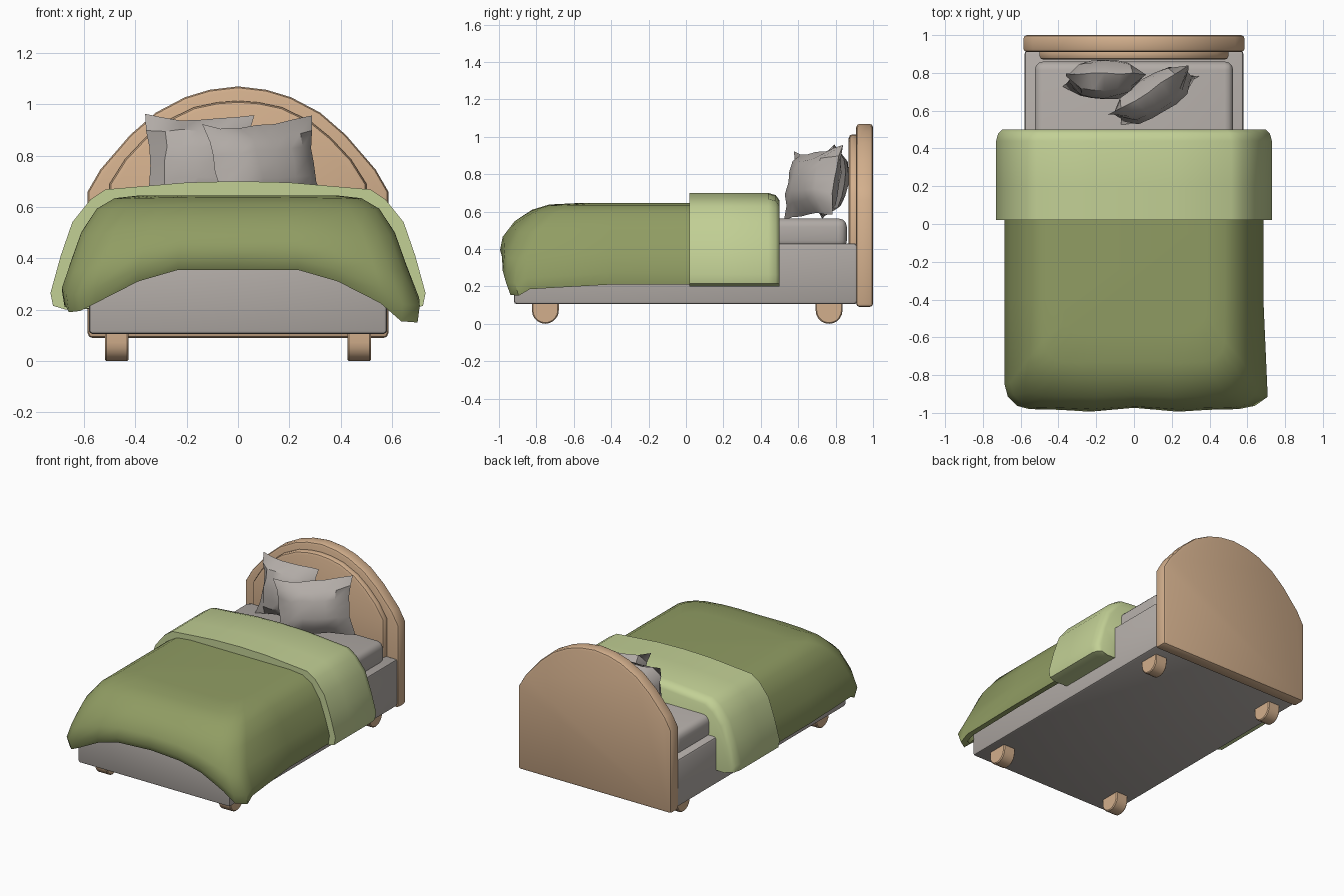
import bpy, bmesh, math, random
from mathutils import Matrix, Vector

if "Cube" in bpy.data.objects:
    bpy.data.objects.remove(bpy.data.objects["Cube"])

random.seed(4)


def material(name, rgb):
    m = bpy.data.materials.new(name)
    m.diffuse_color = (*rgb, 1)
    m.use_nodes = True
    m.node_tree.nodes["Principled BSDF"].inputs["Base Color"].default_value = m.diffuse_color
    return m


WOOD = material("light wood", (0.65, 0.43, 0.265))
LINEN = material("warm grey linen", (0.45, 0.415, 0.39))
DARK_GREEN = material("olive green", (0.28, 0.335, 0.125))
LIGHT_GREEN = material("pale green", (0.54, 0.63, 0.30))


def finish(name, bm, mat, bevel=0, segments=2, solidify=0, angle=40):
    """Turn a bmesh into a shaded object with optional thickness and bevel."""
    me = bpy.data.meshes.new(name)
    bm.to_mesh(me)
    bm.free()
    me.materials.append(mat)
    ob = bpy.data.objects.new(name, me)
    bpy.context.collection.objects.link(ob)
    bpy.ops.object.select_all(action='DESELECT')
    ob.select_set(True)
    bpy.context.view_layer.objects.active = ob
    if solidify:
        s = ob.modifiers.new("thickness", 'SOLIDIFY')
        s.thickness = solidify
        s.offset = -1
        bpy.ops.object.modifier_apply(modifier=s.name)
    if bevel:
        b = ob.modifiers.new("bevel", 'BEVEL')
        b.width = bevel
        b.segments = segments
        b.limit_method = 'ANGLE'
        b.angle_limit = math.radians(40)
        bpy.ops.object.modifier_apply(modifier=b.name)
    bpy.ops.object.shade_smooth_by_angle(angle=math.radians(angle))
    return ob


def loft(name, rings, mat, **kw):
    """Closed solid through rings of equal point count."""
    bm = bmesh.new()
    vs = [[bm.verts.new(p) for p in r] for r in rings]
    n = len(rings[0])
    for a, b in zip(vs, vs[1:]):
        for i in range(n):
            bm.faces.new((a[i], a[(i + 1) % n], b[(i + 1) % n], b[i]))
    bm.faces.new(vs[0])
    bm.faces.new(vs[-1])
    bmesh.ops.recalc_face_normals(bm, faces=bm.faces)
    return finish(name, bm, mat, **kw)


def mirrored(half):
    """Right half of an x-z profile, ending on x = 0, to a full outline."""
    return half + [(-x, z) for x, z in reversed(half[:-1])]


def slab(name, half, y0, y1, mat, **kw):
    prof = mirrored(half)
    return loft(name, [[(x, y, z) for x, z in prof] for y in (y0, y1)], mat, **kw)


def box(name, lo, hi, mat, **kw):
    base = [(lo[0], lo[1]), (hi[0], lo[1]), (hi[0], hi[1]), (lo[0], hi[1])]
    return loft(name, [[(x, y, z) for x, y in base] for z in (lo[2], hi[2])], mat, **kw)


# Arched headboard and its raised inner panel
slab("headboard", [(0.585, 0.09), (0.585, 0.66), (0.536, 0.745), (0.42, 0.88), (0.32, 0.967),
                   (0.206, 1.027), (0.11, 1.056), (0, 1.069)], 0.91, 1.0, WOOD, bevel=0.018)
slab("headboard_panel", [(0.5, 0.3), (0.5, 0.69), (0.44, 0.785), (0.36, 0.87), (0.28, 0.935),
                         (0.17, 0.988), (0.08, 1.007), (0, 1.013)], 0.87, 0.93, WOOD, bevel=0.02)

# Bed base and mattress
box("bed_base", (-0.58, -0.92, 0.105), (0.58, 0.915, 0.43), LINEN, bevel=0.015)
box("mattress", (-0.525, -0.85, 0.40), (0.525, 0.86, 0.563), LINEN, bevel=0.045, segments=3)

# Four feet, rounded underneath
for fy, yname in ((-0.752, "front"), (0.765, "back")):
    for sx, xname in ((-1, "left"), (1, "right")):
        prof = [(0.072 * math.cos(a), 0.072 + 0.072 * math.sin(a))
                for a in (math.pi + math.pi * i / 10 for i in range(11))]
        prof += [(0.072, 0.125), (-0.072, 0.125)]
        loft(f"{yname}_{xname}_foot",
             [[(sx * 0.472 + dx, fy + y, z) for y, z in prof] for dx in (-0.046, 0.046)],
             WOOD, bevel=0.006, segments=1)

# Blanket: U-shaped rings spreading downward, with a hem that rises at the foot
TOP = 0.645
hem_half = [0.21, 0.21, 0.21, 0.205, 0.17, 0.175, 0.225, 0.31, 0.355]
hem = hem_half + [0.355] + hem_half[::-1]
spread = [(0.38, -0.58, 0.0, 0.10), (0.48, -0.73, 0.025, 0.11), (0.55, -0.82, 0.12, 0.12),
          (0.61, -0.91, 0.33, 0.13), (0.655, -0.97, 0.62, 0.13),
          (0.685, -0.98, 0.86, 0.13), (0.675, -0.955, 1.0, 0.12)]


def blanket_ring(w, f, t, r):
    c, s = r * math.cos(math.pi / 6), r * math.sin(math.pi / 6)
    half = [(w, 0.44), (w, 0.0), (w, -0.4), (w, f + r), (w - r + c, f + r - s),
            (w - r + s, f + r - c), (w - r, f), ((w - r) * 0.7, f - 0.004),
            ((w - r) * 0.42, f - 0.016 * t)]
    pts = half + [(0, f + 0.008 * t)] + [(-x, y) for x, y in reversed(half)]
    ring = []
    for i, (x, y) in enumerate(pts):
        z = TOP - t * (TOP - hem[i])
        if t > 0.8 and i in (3, 4, 5):       # loose flared corner
            x += (0.02, 0.04, 0.02)[i - 3]
            z -= 0.02
        if t > 0.8 and i in (13, 14, 15):    # tidier opposite corner
            z += 0.02
        ring.append((x, y, z))
    return ring


bm = bmesh.new()
rings = [[bm.verts.new(p) for p in blanket_ring(*s)] for s in spread]
bm.faces.new(rings[0][::-1])
for a, b in zip(rings, rings[1:]):
    for i in range(len(a) - 1):
        bm.faces.new((a[i], a[i + 1], b[i + 1], b[i]))
finish("blanket", bm, DARK_GREEN, solidify=0.045, angle=60)

# Folded-back band of the blanket, rounded at the head end
fold = mirrored([(0.56, 0.205), (0.67, 0.2), (0.72, 0.215), (0.73, 0.265), (0.69, 0.41),
                 (0.645, 0.54), (0.575, 0.628), (0.515, 0.668), (0.2, 0.695), (0, 0.70)])
loft("blanket_fold",
     [[(x * k, y, 0.2 + (z - 0.2) * h) for x, z in fold]
      for y, k, h in ((0.02, 1, 1), (0.2, 1, 1), (0.44, 1, 1), (0.48, 0.985, 0.975),
                      (0.5, 0.955, 0.92))], LIGHT_GREEN, angle=50)


# Puffed pillows with pointed corners
def pillow(name, centre, w, h, t, turn, lean, roll):
    bm = bmesh.new()
    for side in (-1, 1):
        g = bmesh.ops.create_grid(bm, x_segments=6, y_segments=6, size=1)
        for vert in g["verts"]:
            u, v = vert.co.x, vert.co.y
            puff = max(0, (1 - u * u) * (1 - v * v)) ** 0.42
            vert.co = (w * u * (1 - 0.13 * (1 - v * v)), side * t * puff,
                       h * v * (1 - 0.13 * (1 - u * u)))
    bmesh.ops.remove_doubles(bm, verts=bm.verts, dist=0.0005)
    bmesh.ops.recalc_face_normals(bm, faces=bm.faces)
    rot = (Matrix.Rotation(turn, 4, 'Z') @ Matrix.Rotation(lean, 4, 'X')
           @ Matrix.Rotation(roll, 4, 'Y'))
    for vert in bm.verts:
        jitter = Vector([random.uniform(-0.007, 0.007) for _ in range(3)])
        vert.co = Vector(centre) + rot @ (vert.co + jitter)
    finish(name, bm, LINEN, angle=35)


pillow("back_pillow", (-0.155, 0.765, 0.762), 0.215, 0.205, 0.10, 0.0, -0.16, 0.02)
pillow("front_pillow", (0.105, 0.68, 0.75), 0.25, 0.19, 0.095, 0.53, -0.2, -0.08)
